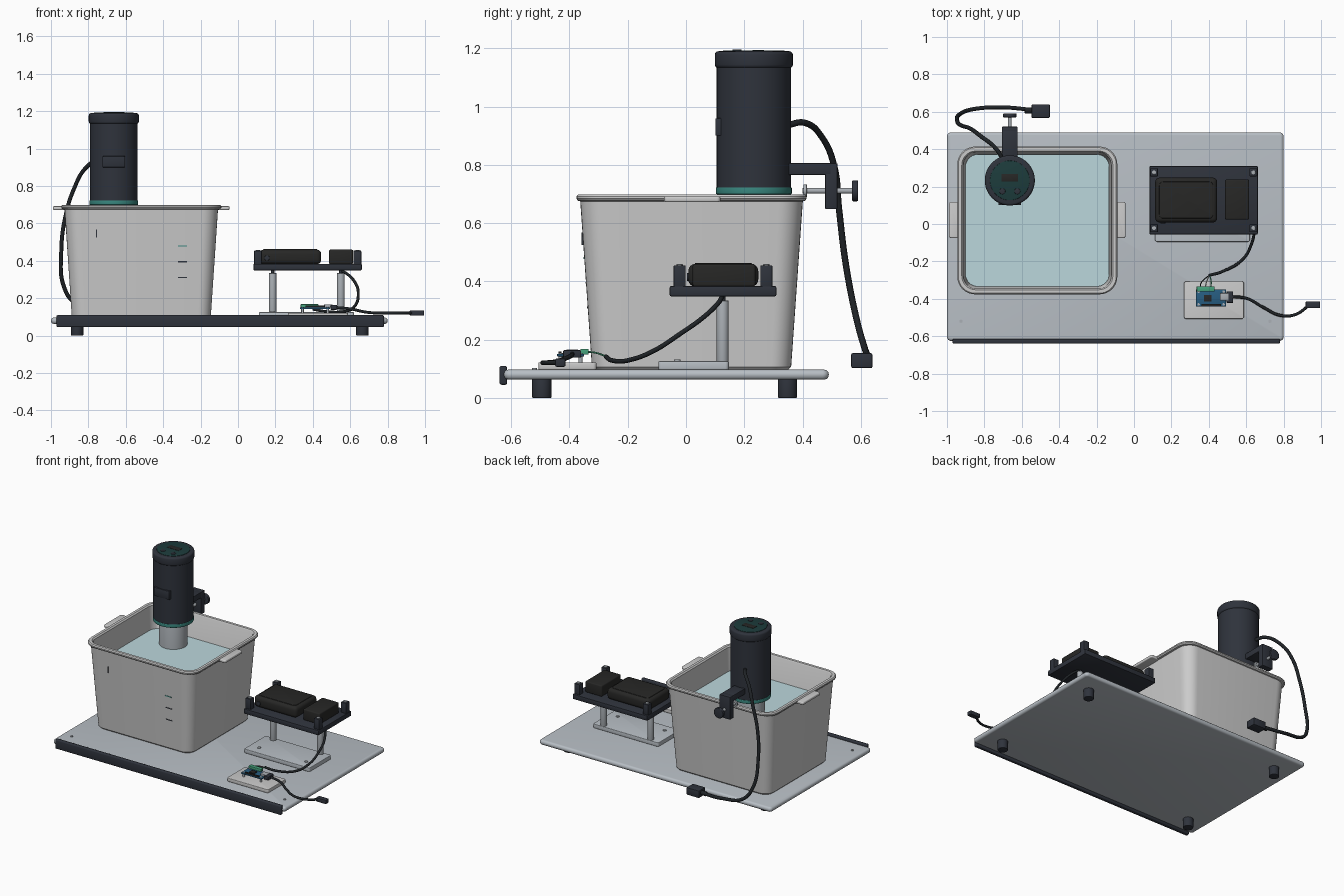
import bpy, bmesh, math
from mathutils import Matrix, Vector

mats = {}
COL = {
    "dark": (0.028, 0.033, 0.045), "black": (0.02, 0.02, 0.019), "plate": (0.48, 0.52, 0.56),
    "steel": (0.40, 0.43, 0.46), "tub": (0.68, 0.70, 0.68), "water": (0.50, 0.68, 0.72),
    "teal": (0.04, 0.24, 0.21), "deep_teal": (0.012, 0.045, 0.045), "cable": (0.014, 0.017, 0.02),
    "board": (0.02, 0.11, 0.22), "green": (0.06, 0.36, 0.2), "white": (0.75, 0.76, 0.77),
}


def paint(ob, col):
    if col not in mats:
        mats[col] = bpy.data.materials.new(col)
        mats[col].diffuse_color = (*COL[col], 1)
    ob.data.materials.append(mats[col])
    return ob


def finish(name, bm, col):
    bmesh.ops.recalc_face_normals(bm, faces=bm.faces)
    me = bpy.data.meshes.new(name)
    bm.to_mesh(me)
    bm.free()
    ob = bpy.data.objects.new(name, me)
    bpy.context.collection.objects.link(ob)
    return paint(ob, col)


def bevel_sharp(bm, width, seg):
    if width:
        es = [e for e in bm.edges if e.calc_face_angle(0) > 1.0]
        bmesh.ops.bevel(bm, geom=es, offset=width, segments=seg, profile=0.5, affect='EDGES')


def box(name, x, y, z, col, bev=0.004, seg=2):
    """Box from its (min, max) on each axis."""
    bm = bmesh.new()
    c = [(a + b) / 2 for a, b in (x, y, z)]
    s = [b - a for a, b in (x, y, z)]
    bmesh.ops.create_cube(bm, size=1, matrix=Matrix.Translation(c) @ Matrix.Diagonal((*s, 1)))
    bevel_sharp(bm, bev, seg)
    return finish(name, bm, col)


def cyl(name, start, axis, length, r, col, bev=0.0, n=32):
    """Cylinder from a start point along a named axis."""
    bm = bmesh.new()
    d = Vector({"x": (1, 0, 0), "y": (0, 1, 0), "z": (0, 0, 1)}[axis])
    m = Matrix.Translation(Vector(start) + d * length / 2) @ d.to_track_quat('Z', 'Y').to_matrix().to_4x4()
    bmesh.ops.create_cone(bm, cap_ends=True, segments=n, radius1=r, radius2=r, depth=length, matrix=m)
    bevel_sharp(bm, bev, 3)
    return finish(name, bm, col)


def loft(name, cx, cy, rings, col, n=6):
    """Stack rounded rectangles given as (half x, half y, corner radius, z)."""
    bm = bmesh.new()
    loops = []
    for hx, hy, r, z in rings:
        loop = []
        for q, (sx, sy) in enumerate(((1, 1), (-1, 1), (-1, -1), (1, -1))):
            for i in range(n + 1):
                a = math.pi / 2 * (q + i / n)
                loop.append(bm.verts.new((cx + sx * (hx - r) + r * math.cos(a),
                                          cy + sy * (hy - r) + r * math.sin(a), z)))
        loops.append(loop)
    for a, b in zip(loops, loops[1:]):
        for i in range(len(a)):
            j = (i + 1) % len(a)
            bm.faces.new((a[i], a[j], b[j], b[i]))
    bm.faces.new(loops[0])
    bm.faces.new(loops[-1])
    return finish(name, bm, col)


def slab(name, x, y, z, r, e, col):
    """Rounded-corner slab with softened top and bottom edges."""
    hx, hy = (x[1] - x[0]) / 2, (y[1] - y[0]) / 2
    arc = [(e * (1 - math.sin(t)), e * (1 - math.cos(t))) for t in (0, math.pi / 6, math.pi / 3, math.pi / 2)]
    low = [(hx - i, hy - i, r - i * 0.9, z[0] + h) for i, h in arc]
    high = [(hx - i, hy - i, r - i * 0.9, z[1] - h) for i, h in reversed(arc)]
    return loft(name, sum(x) / 2, sum(y) / 2, low + high, col)


def cable(name, pts, r, col="cable"):
    cu = bpy.data.curves.new(name, 'CURVE')
    cu.dimensions = '3D'
    cu.bevel_depth, cu.bevel_resolution, cu.resolution_u, cu.use_fill_caps = r, 3, 10, True
    sp = cu.splines.new('BEZIER')
    sp.bezier_points.add(len(pts) - 1)
    for p, co in zip(sp.bezier_points, pts):
        p.co = co
        p.handle_left_type = p.handle_right_type = 'AUTO'
    ob = bpy.data.objects.new(name, cu)
    bpy.context.collection.objects.link(ob)
    return paint(ob, col)


# Base plate, feet, front rail
slab("base_plate", (-1.0, 0.80), (-0.625, 0.49), (0.063, 0.097), 0.022, 0.015, "plate")
for x in (-0.86, 0.665):
    for y in (-0.495, 0.348):
        cyl("foot", (x, y, 0), "z", 0.066, 0.033, "dark", 0.004)
box("front_rail", (-0.97, 0.78), (-0.64, -0.614), (0.045, 0.11), "dark", 0.007, 3)
for x in (-0.925, 0.727):
    cyl("base_screw", (x, -0.52, 0.095), "z", 0.007, 0.009, "steel", 0, 16)

# Tub with hollow inside and rolled rim
TX, TY = -0.517, 0.019
loft("tub", TX, TY, [
    (0.362, 0.332, 0.06, 0.097), (0.372, 0.342, 0.07, 0.107), (0.410, 0.382, 0.085, 0.675),
    (0.422, 0.390, 0.09, 0.677), (0.428, 0.395, 0.095, 0.684), (0.428, 0.395, 0.095, 0.692),
    (0.422, 0.389, 0.09, 0.699), (0.404, 0.371, 0.075, 0.699), (0.396, 0.365, 0.07, 0.690),
    (0.358, 0.328, 0.055, 0.125), (0.350, 0.320, 0.05, 0.117)], "tub", 8)
for x in ((-0.99, -0.925), (-0.11, -0.045)):
    slab("tub_handle", x, (-0.075, 0.118), (0.672, 0.692), 0.012, 0.006, "tub")
loft("water", TX, TY, [(0.352, 0.322, 0.05, 0.13), (0.384, 0.353, 0.065, 0.53)], "water", 8)

# Level marks on the tub front
for z, c in ((0.48, "teal"), (0.395, "dark"), (0.31, "dark")):
    y = -0.323 - 0.070 * (z - 0.107) + 0.001
    box("level_mark", (-0.32, -0.272), (y - 0.003, y + 0.004), (z - 0.003, z + 0.003), c, 0)
box("fill_mark", (-0.760, -0.755), (-0.358, -0.350), (0.525, 0.568), "dark", 0)

# Immersion heater: rod, ring, housing, cap
HX, HY = -0.664, 0.233
cyl("heater_rod", (HX, HY, 0.2), "z", 0.51, 0.09, "steel", 0.006, 48)
cyl("heater_collar", (HX, HY, 0.699), "z", 0.024, 0.130, "teal", 0.003, 48)
cyl("heater_housing", (HX, HY, 0.722), "z", 0.42, 0.128, "dark", 0, 48)
cyl("heater_cap", (HX, HY, 1.132), "z", 0.058, 0.134, "dark", 0.012, 48)
cyl("control_panel", (HX, HY, 1.186), "z", 0.007, 0.106, "deep_teal", 0.002, 48)
box("display", (HX - 0.045, HX + 0.045), (0.228, 0.268), (1.19, 1.195), "black", 0.001)
for s in (-1, 1):
    cyl("panel_button", (HX + s * 0.04, 0.175, 1.19), "z", 0.006, 0.016, "dark", 0.002, 24)
box("housing_label", (HX - 0.06, HX + 0.06), (0.101, 0.135), (0.90, 0.96), "dark", 0.003)

# Clamp and thumb screw
box("clamp_arm", (-0.706, -0.622), (0.34, 0.50), (0.765, 0.806), "dark")
box("clamp_jaw", (-0.706, -0.622), (0.477, 0.52), (0.648, 0.806), "dark")
cyl("clamp_screw", (HX, 0.40, 0.711), "y", 0.18, 0.010, "steel", 0, 20)
cyl("clamp_pad", (HX, 0.403, 0.711), "y", 0.012, 0.022, "steel", 0.002, 24)
cyl("clamp_knob", (HX, 0.57, 0.711), "y", 0.021, 0.036, "dark", 0.004, 24)

# Heater power cable and plug
cable("power_cable", [
    (-0.70, 0.345, 0.935), (-0.74, 0.405, 0.945), (-0.82, 0.47, 0.89), (-0.875, 0.51, 0.79),
    (-0.92, 0.525, 0.65), (-0.945, 0.55, 0.45), (-0.93, 0.588, 0.26), (-0.87, 0.612, 0.175),
    (-0.72, 0.624, 0.142), (-0.54, 0.61, 0.13)], 0.011)
cyl("plug_strain_relief", (-0.585, 0.607, 0.13), "x", 0.05, 0.015, "cable", 0.003, 20)
box("power_plug", (-0.548, -0.45), (0.567, 0.64), (0.102, 0.154), "dark", 0.006)

# Stand: foot plate and two legs
slab("stand_foot", (0.112, 0.62), (-0.095, 0.147), (0.097, 0.126), 0.012, 0.004, "plate")
for x in (0.185, 0.55):
    cyl("stand_leg", (x, 0.126, 0.12), "z", 0.214, 0.0205, "steel", 0.002)
    cyl("leg_stud", (x, 0.126, 0.33), "z", 0.025, 0.009, "dark", 0, 16)
    cyl("stand_screw", (x, -0.03, 0.124), "z", 0.008, 0.011, "steel", 0.002, 16)

# Raised platform, corner posts and two modules
box("platform", (0.083, 0.662), (-0.056, 0.31), (0.349, 0.384), "dark", 0.005)
for x in (0.107, 0.638):
    for y in (-0.022, 0.276):
        box("corner_post", (x - 0.021, x + 0.021), (y - 0.021, y + 0.021), (0.38, 0.455), "dark")
        cyl("post_screw", (x, y, 0.453), "z", 0.006, 0.011, "steel", 0.001, 16)
box("main_module", (0.113, 0.445), (0.008, 0.248), (0.382, 0.460), "black", 0.024, 4)
cyl("module_port", (0.155, 0.003, 0.415), "y", 0.02, 0.014, "dark", 0.002, 24)
slab("module_lid", (0.135, 0.423), (0.03, 0.226), (0.455, 0.463), 0.02, 0.003, "black")
box("small_module", (0.487, 0.616), (0.023, 0.238), (0.382, 0.460), "black", 0.008, 3)

# Controller board on its tray
slab("board_tray", (0.267, 0.588), (-0.507, -0.307), (0.097, 0.122), 0.012, 0.004, "white")
box("controller_board", (0.332, 0.492), (-0.442, -0.35), (0.143, 0.151), "board", 0.001)
for x in (0.345, 0.479):
    for y in (-0.43, -0.362):
        cyl("board_standoff", (x, y, 0.118), "z", 0.036, 0.007, "steel", 0, 16)
box("terminal_block", (0.335, 0.43), (-0.362, -0.334), (0.149, 0.168), "green", 0.002)
box("chip", (0.375, 0.415), (-0.415, -0.38), (0.150, 0.157), "black", 0.001)
box("pin_header", (0.36, 0.465), (-0.438, -0.428), (0.150, 0.160), "black", 0.001)
box("usb_socket", (0.46, 0.505), (-0.41, -0.37), (0.150, 0.166), "steel", 0.002)
box("usb_connector", (0.495, 0.53), (-0.422, -0.36), (0.138, 0.164), "dark", 0.004)

# Data cable with its plug
cable("data_cable", [(0.52, -0.39, 0.151), (0.60, -0.397, 0.143), (0.69, -0.445, 0.125), (0.78, -0.488, 0.121),
                     (0.86, -0.485, 0.121), (0.94, -0.432, 0.121)], 0.008)
box("data_plug", (0.918, 0.995), (-0.449, -0.414), (0.107, 0.135), "dark", 0.004)

# Sensor cable and loose wires to the terminals
cable("sensor_cable", [
    (0.40, -0.275, 0.142), (0.47, -0.255, 0.129), (0.58, -0.19, 0.131), (0.627, -0.11, 0.162),
    (0.643, -0.02, 0.22), (0.63, 0.06, 0.277), (0.59, 0.11, 0.325), (0.55, 0.125, 0.35)], 0.008)
for i, c in enumerate(("cable", "white", "green")):
    x = 0.355 + i * 0.027
    cable("sensor_wire", [(x, -0.34, 0.158), (x + 0.004, -0.315, 0.156), (0.405, -0.272, 0.142)], 0.003, c)

# Smooth shading with sharp edges kept
for ob in bpy.data.objects:
    if ob.type == 'MESH':
        ob.select_set(True)
        bpy.context.view_layer.objects.active = ob
bpy.ops.object.shade_smooth_by_angle(angle=math.radians(35))
